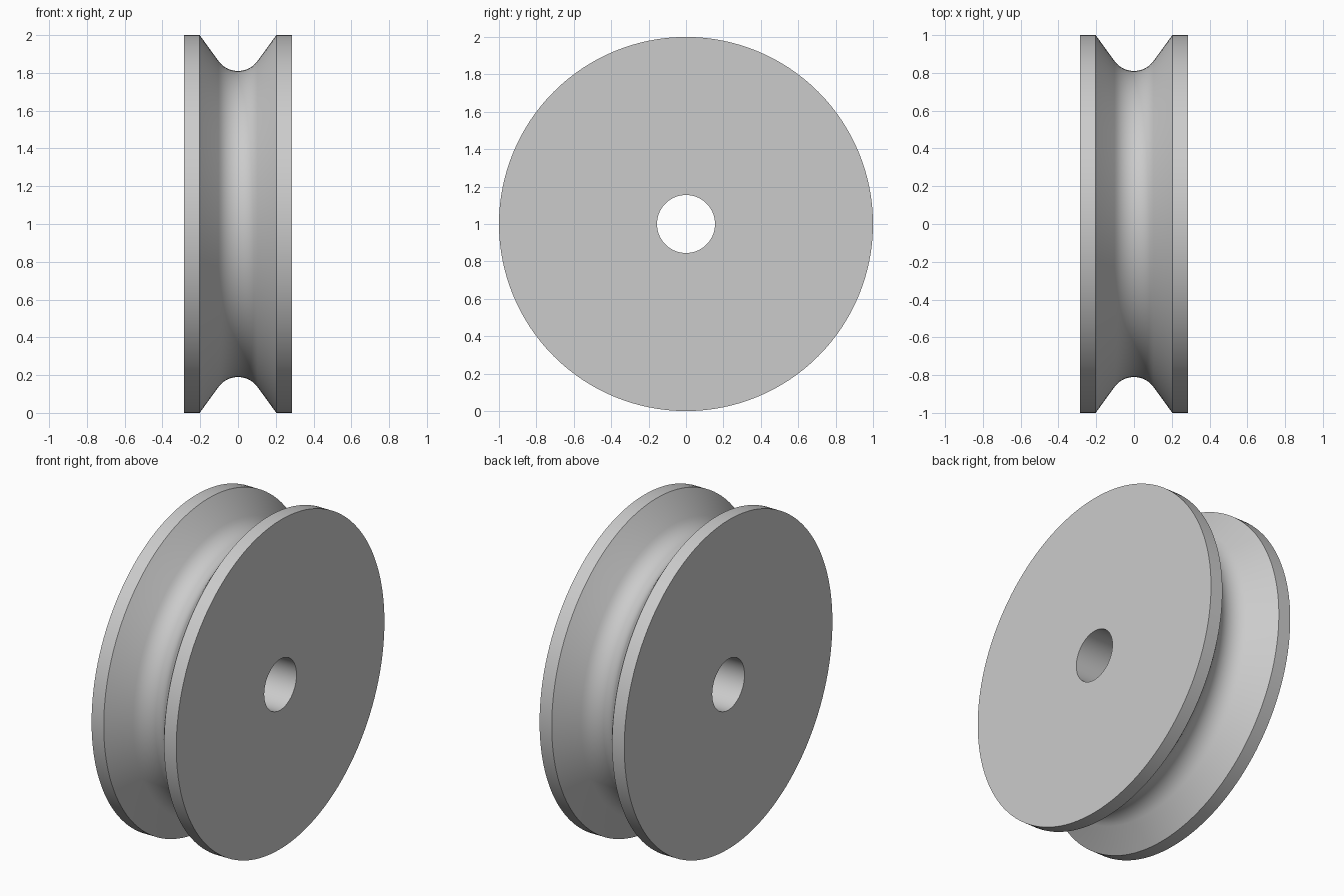
import bpy
import bmesh
from math import sin, cos, tan, radians, pi
from mathutils import Matrix, Vector

cube = bpy.data.objects.get("Cube")
if cube:
    bpy.data.objects.remove(cube, do_unlink=True)

# Main dimensions
OUTER, BORE = 1.0, 0.155
HALF_WIDTH, RIM_INNER = 0.285, 0.203
GROOVE_BOTTOM, WALL_ANGLE = 0.81, radians(54)
SEGMENTS, ARC_STEPS = 128, 12

# Plain grey metal
grey = bpy.data.materials.new("grey_metal")
grey.use_nodes = True
colour = (0.6, 0.6, 0.6, 1)
grey.diffuse_color = colour
grey.node_tree.nodes["Principled BSDF"].inputs["Base Color"].default_value = colour

# Rounded groove bottom, tangent to the straight sloping walls
depth = OUTER - GROOVE_BOTTOM
slope = tan(WALL_ANGLE)
radius = (RIM_INNER * slope - depth) / (sin(WALL_ANGLE) * slope - 1 + cos(WALL_ANGLE))
arc = []
for i in range(ARC_STEPS + 1):
    a = WALL_ANGLE * (2 * i / ARC_STEPS - 1)
    arc.append((radius * sin(a), GROOVE_BOTTOM + radius * (1 - cos(a))))

# Closed section: bore, side, rim, groove, rim, side
profile = [(-HALF_WIDTH, BORE), (-HALF_WIDTH, OUTER), (-RIM_INNER, OUTER), *arc,
           (RIM_INNER, OUTER), (HALF_WIDTH, OUTER), (HALF_WIDTH, BORE)]

# Revolve the section about the x axis
bm = bmesh.new()
verts = [bm.verts.new((x, 0, r)) for x, r in profile]
edges = [bm.edges.new((verts[i - 1], verts[i])) for i in range(len(verts))]
bmesh.ops.spin(bm, geom=verts + edges, cent=Vector(), axis=(1, 0, 0),
               angle=2 * pi, steps=SEGMENTS, use_merge=True)
bmesh.ops.remove_doubles(bm, verts=bm.verts, dist=1e-5)
bmesh.ops.recalc_face_normals(bm, faces=bm.faces)
bmesh.ops.transform(bm, matrix=Matrix.Translation((0, 0, OUTER)), verts=bm.verts)

mesh = bpy.data.meshes.new("grooved_wheel")
bm.to_mesh(mesh)
bm.free()
mesh.materials.append(grey)
wheel = bpy.data.objects.new("grooved_wheel", mesh)
bpy.context.collection.objects.link(wheel)

# Smooth round surfaces, crisp rims
bpy.ops.object.select_all(action='DESELECT')
wheel.select_set(True)
bpy.context.view_layer.objects.active = wheel
bpy.ops.object.shade_smooth_by_angle(angle=radians(30))
